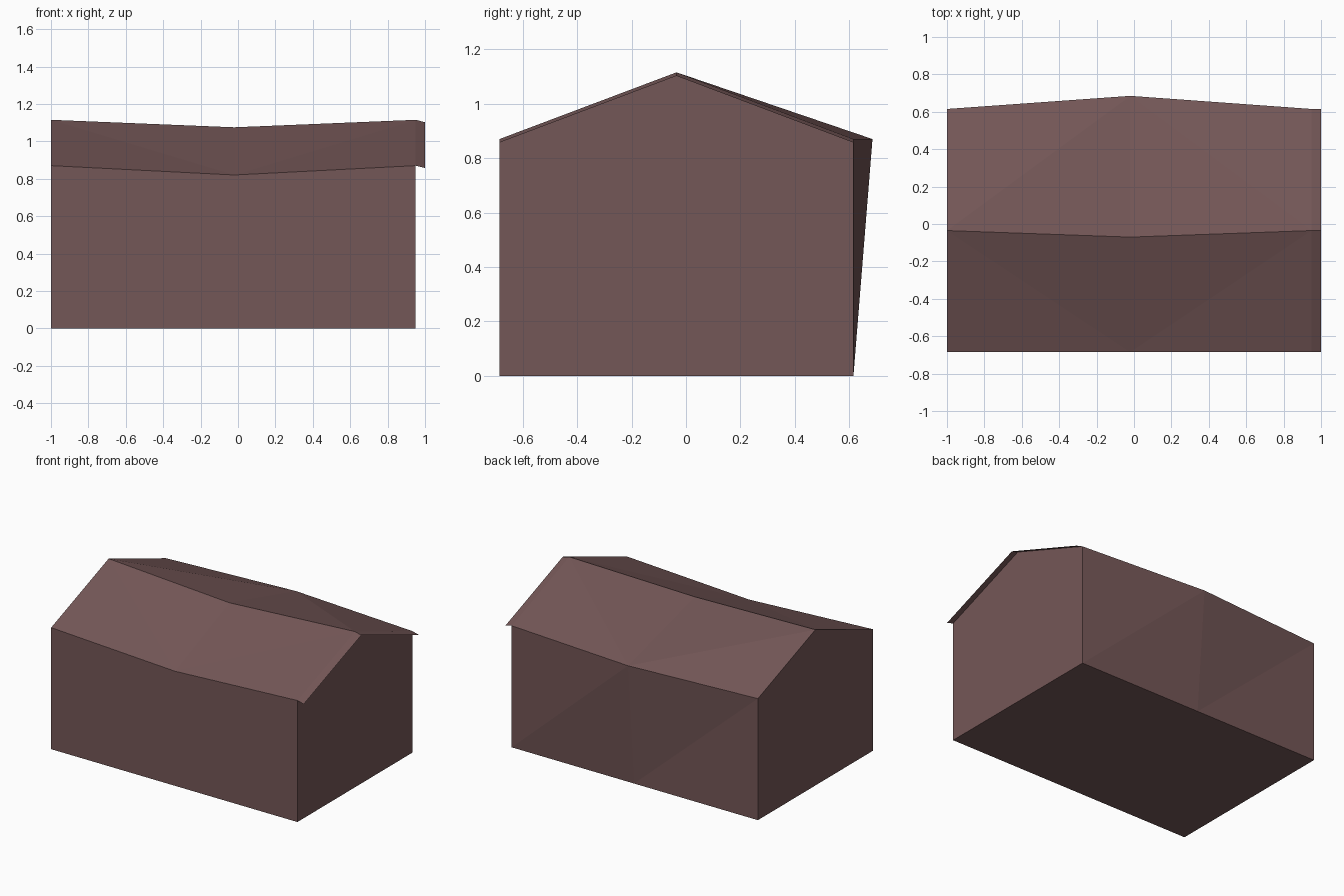
import bpy, bmesh

cube = bpy.data.objects.get("Cube")
if cube:
    bpy.data.objects.remove(cube)

mat = bpy.data.materials.new("dusty brown")
mat.use_nodes = True
color = (0.175, 0.095, 0.095, 1)
mat.diffuse_color = color
mat.node_tree.nodes["Principled BSDF"].inputs["Base Color"].default_value = color

FRONT, BACK = -0.685, 0.615


def section(bm, x, eave, ridge, back):
    """Cross-section: front base, front eave, ridge, back eave, back base."""
    pts = [(FRONT, 0), (FRONT, eave), ridge, back, (BACK, 0)]
    return [bm.verts.new((x, y, z)) for y, z in pts]


def finish(bm, name):
    mesh = bpy.data.meshes.new(name)
    bm.to_mesh(mesh)
    bm.free()
    mesh.materials.append(mat)
    obj = bpy.data.objects.new(name, mesh)
    bpy.context.collection.objects.link(obj)
    return obj


# House body with a sagging ridge and a bulging back wall
bm = bmesh.new()
right = section(bm, -1, 0.87, (-0.035, 1.115), (BACK, 0.87))
middle = section(bm, -0.02, 0.82, (-0.07, 1.075), (0.685, 0.87))
left = section(bm, 0.95, 0.87, (-0.035, 1.115), (BACK, 0.87))
bm.faces.new(right)
bm.faces.new(left)
for end in (right, left):
    fb, fe, r, be, bb = end
    mfb, mfe, mr, mbe, mbb = middle
    faces = [(fb, fe, mfe, mfb), (fb, mfb, mbb, bb),        # front wall, floor
             (fe, r, mfe), (r, mr, mfe),                    # front roof
             (r, be, mbe), (r, mbe, mr)]                    # back roof
    if end is right:
        faces += [(be, bb, mbb), (be, mbb, mbe)]            # back wall
    else:
        faces += [(be, bb, mbe), (bb, mbb, mbe)]
    for f in faces:
        bm.faces.new(f)
bmesh.ops.recalc_face_normals(bm, faces=bm.faces[:])
finish(bm, "house_body")

# Thin roof overhang beyond the left gable
bm = bmesh.new()
rows = []
for x, drop in ((0.95, 0), (1.0, 0.013)):
    pts = ((FRONT, 0.87), (-0.035, 1.115), (BACK, 0.87))
    rows.append([bm.verts.new((x, y, z - drop)) for y, z in pts])
for i in range(2):
    a, b = rows
    bm.faces.new((a[i], b[i], b[i + 1], a[i + 1]))
finish(bm, "roof_overhang")
